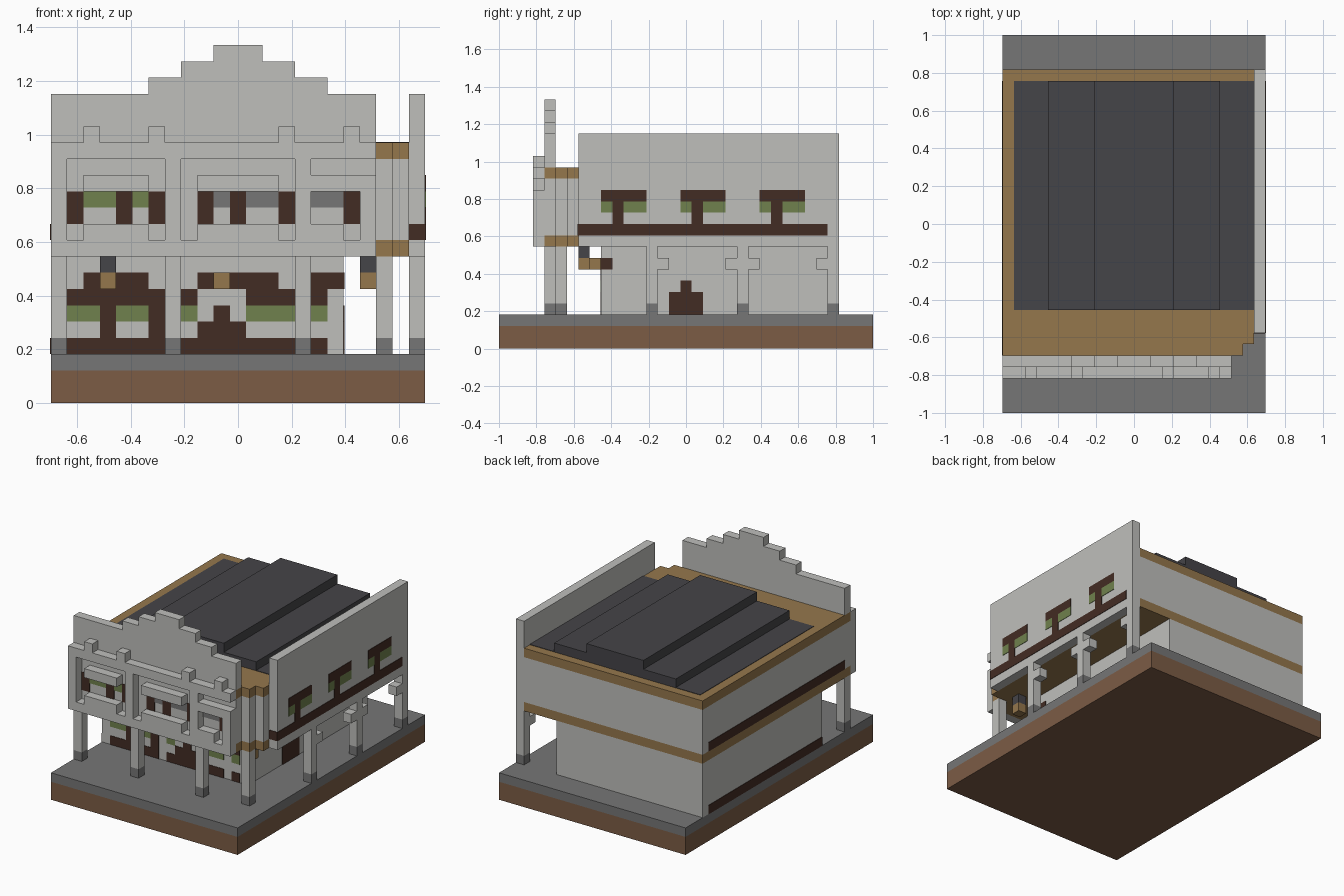
import bpy, bmesh

if "Cube" in bpy.data.objects:
    bpy.data.objects.remove(bpy.data.objects["Cube"])

UNIT = 2 / 33            # one block
WIDTH, DEPTH = 23, 33    # plinth size in blocks
SKIN = 0.05              # thickness of painted plates, in blocks


def material(name, *rgb):
    mat = bpy.data.materials.new(name)
    mat.use_nodes = True
    mat.diffuse_color = (*rgb, 1)
    mat.node_tree.nodes["Principled BSDF"].inputs["Base Color"].default_value = (*rgb, 1)
    return mat


WHITE = material("plaster", .52, .52, .5)
GREY = material("paving", .18, .18, .18)
TAN = material("timber", .3, .185, .073)
BRICK = material("earth", .2, .107, .06)
BROWN = material("dark_wood", .055, .025, .017)
GREEN = material("green_glass", .16, .22, .075)
SLATE = material("slate", .06, .058, .065)


def blocks(name, mat, boxes):
    """One object from boxes given as (x0, x1, y0, y1, z0, z1) in blocks."""
    bm = bmesh.new()
    for x0, x1, y0, y1, z0, z1 in boxes:
        cube = bmesh.ops.create_cube(bm, size=1)["verts"]
        for v in cube:
            v.co.x = ((x1 if v.co.x > 0 else x0) - WIDTH / 2) * UNIT
            v.co.y = ((y1 if v.co.y > 0 else y0) - DEPTH / 2) * UNIT
            v.co.z = (z1 if v.co.z > 0 else z0) * UNIT
    mesh = bpy.data.meshes.new(name)
    bm.to_mesh(mesh)
    bm.free()
    mesh.materials.append(mat)
    obj = bpy.data.objects.new(name, mesh)
    bpy.context.collection.objects.link(obj)
    return obj


def pattern(name, rows, top, start, near, far, side=False):
    """Blocks laid out by rows of letters, from the top row down."""
    for letter, mat, label in (("W", WHITE, "plaster"), ("B", BROWN, "wood"),
                               ("G", GREEN, "glass"), ("S", GREY, "shutter")):
        boxes = []
        for r, row in enumerate(rows):
            z = top - r
            i = 0
            while i < len(row):
                j = i + 1
                if row[i] == letter:
                    while j < len(row) and row[j] == letter:
                        j += 1
                    a, b = start + i, start + j
                    span = (near, far, a, b) if side else (a, b, near, far)
                    boxes.append((*span, z, z + 1))
                i = j
        if boxes:
            blocks(name + "_" + label, mat, boxes)


# Plinth
blocks("plinth_earth", BRICK, [(0, WIDTH, 0, DEPTH, 0, 2)])
blocks("plinth_paving", GREY, [(0, WIDTH, 0, DEPTH, 2, 3)])

# Ground floor, with its painted front and side door
blocks("ground_floor", WHITE, [(0, 18, 9, 30, 3, 9)])
pattern("shop_front", ["..BBBB...BBBBB..BB",
                       ".BBBBBB.B...BBB.B.",
                       ".GGBGGB.G.B.GGG.G.",
                       "...B..B..BBB......",
                       ".BBBBBB.BBBBBBB.B."], 7, 0, 9 - SKIN, 9)
pattern("side_door", ["B", "", "......." + "B", "......BBB", "......BBB"],
        7, 9, 18, 18 + SKIN, side=True)


# Upper floor and bands, with a stepped front right corner
def stepped(name, mat, z0, z1):
    return blocks(name, mat, [(0, 20, 4, 5, z0, z1), (0, 21, 5, 6, z0, z1),
                              (0, 22, 6, 30, z0, z1)])


stepped("floor_band", TAN, 9, 10)
stepped("upper_floor", WHITE, 10, 15)
stepped("roof_band", TAN, 15, 16)
pattern("upper_windows", [".BGGBGB..BSBSSB.SSB.",
                          ".B..B.B..B.B..B...B."], 12, 0, 4 - SKIN, 4)

# Open screen in front of the upper floor
pattern("front_screen", ["..W...W.......W...W.",
                         "W" * 20,
                         "W......W.......W....",
                         "W.WWWW.W.WWWWW.WWWWW",
                         "W......W.......W...W",
                         "W......W.......W...W",
                         "W.WWWW.W.WWWWW.WWW.W",
                         "W" * 20], 16, 0, 3, 4)

# Stepped gable
blocks("gable", WHITE, [(a, b, 4, 5, z, z + h) for a, b, z, h in
                        ((0, 20, 16, 3), (6, 17, 19, 1), (8, 15, 20, 1), (10, 13, 21, 1))])

# Right wall with windows and a stripe that turns the front corner
blocks("right_wall", WHITE, [(22, 23, 7, 30, 9, 19)])
pattern("right_windows", [".." + "BBBB..." * 3, ".." + "GBGG..." * 3,
                          ".." + ".B....." * 3, "B" * 22],
        13, 7, 23, 23 + SKIN, side=True)
blocks("right_stripe_end", BROWN, [(22, 23, 7 - SKIN, 7, 10, 11)])

# Left wall stripes
blocks("left_stripes", BROWN, [(-SKIN, 0, 5, 29, 10, 11), (-SKIN, 0, 9, 29, 3, 4)])

# Arcade posts with dark feet and brackets
posts = [(x, 4) for x in (0, 7, 15)] + [(19 + 1, 5)] + [(22, y) for y in (13, 21, 29)]
blocks("arcade_posts", WHITE, [(x, x + 1, y, y + 1, 4, 9) for x, y in posts])
blocks("post_feet", GREY, [(x, x + 1, y, y + 1, 3, 4) for x, y in posts])
blocks("post_brackets", WHITE, [(22, 23, y, y + 1, 7, 8) for y in (14, 20, 22, 28)])

# Hanging lanterns
lamps = ((3, 7), (10, 8), (19, 7))
blocks("lanterns", TAN, [(x, x + 1, y, y + 1, 7, 8) for x, y in lamps])
blocks("lantern_hangers", SLATE, [(x, x + 1, y, y + 1, 8, 9) for x, y in lamps if y == 7])

# Stepped slate roof
blocks("slate_roof", SLATE, [(1, 22, 9, 29, 16, 16 + SKIN),
                             (4, 19, 9, 29, 16, 17), (8, 15, 9, 29, 17, 18)])
